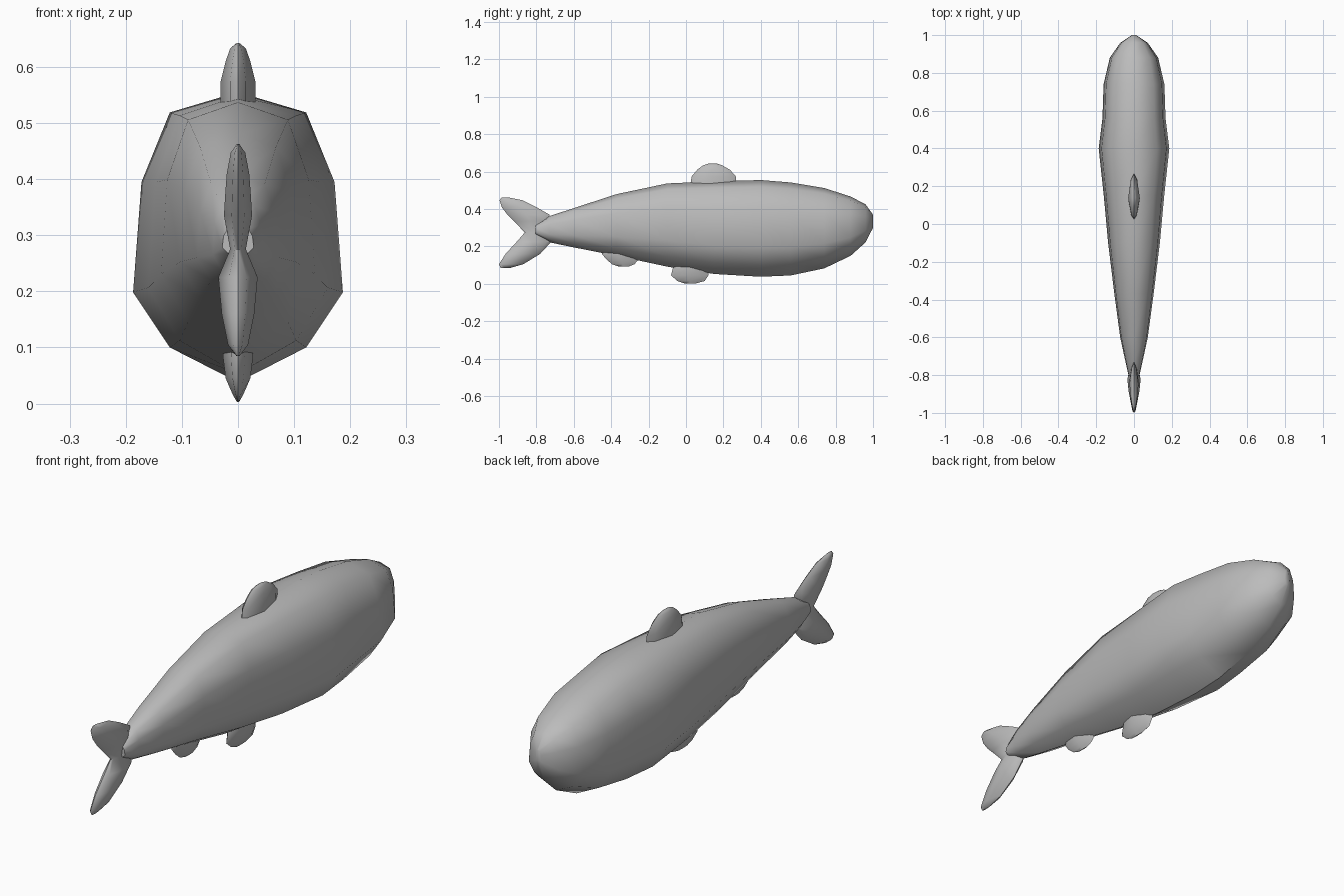
import bpy, bmesh

grey = bpy.data.materials.new("plain_grey")
grey.diffuse_color = (0.5, 0.5, 0.5, 1)


def loft(name, rings, angle):
    """Bridge equal-sized rings of points and close both ends."""
    bm = bmesh.new()
    loops = [[bm.verts.new(p) for p in ring] for ring in rings]
    n = len(loops[0])
    for a, b in zip(loops, loops[1:]):
        for i in range(n):
            j = (i + 1) % n
            bm.faces.new((a[i], a[j], b[j], b[i]))
    bm.faces.new(loops[0])
    bm.faces.new(loops[-1])
    bmesh.ops.recalc_face_normals(bm, faces=bm.faces)
    mesh = bpy.data.meshes.new(name)
    bm.to_mesh(mesh)
    bm.free()
    mesh.materials.append(grey)
    obj = bpy.data.objects.new(name, mesh)
    bpy.context.collection.objects.link(obj)
    bpy.ops.object.select_all(action='DESELECT')
    obj.select_set(True)
    bpy.context.view_layer.objects.active = obj
    bpy.ops.object.shade_smooth_by_angle(angle=angle)
    return obj


# Body: ten-sided section (width factor, height factor) along y
half = [(0.65, 0.93), (0.92, 0.69), (1.0, 0.31), (0.65, 0.12)]
section = [(0, 1)] + half + [(0, 0)] + [(-x, t) for x, t in reversed(half)]
# y, half width, bottom, top
stations = [
    (-0.805, 0.028, 0.262, 0.315), (-0.73, 0.045, 0.222, 0.362),
    (-0.60, 0.073, 0.195, 0.405), (-0.37, 0.104, 0.150, 0.480),
    (-0.10, 0.137, 0.092, 0.537), (0.15, 0.160, 0.053, 0.548),
    (0.40, 0.187, 0.038, 0.555), (0.56, 0.167, 0.045, 0.542),
    (0.74, 0.161, 0.083, 0.512), (0.88, 0.128, 0.150, 0.467),
    (0.96, 0.072, 0.222, 0.425), (1.0, 0.012, 0.300, 0.370),
]
loft("body", [[(x * w, y, lo + t * (hi - lo)) for x, t in section]
              for y, w, lo, hi in stations], 0.9)


def fin(name, levels):
    """Lens-shaped fin stacked in z: (z, rear y, front y, half width)."""
    rings = []
    for z, y0, y1, w in levels:
        d = y1 - y0
        right = [(0.45 * w, y0 + 0.08 * d), (w, y0 + 0.45 * d), (0.55 * w, y0 + 0.85 * d)]
        rings.append([(0, y0, z)] + [(x, y, z) for x, y in right] + [(0, y1, z)]
                     + [(-x, y, z) for x, y in reversed(right)])
    return loft(name, rings, 0.9)


fin("tail_fin", [
    (0.463, -0.985, -0.955, 0.002), (0.447, -0.997, -0.875, 0.013),
    (0.41, -0.985, -0.80, 0.020), (0.37, -0.955, -0.73, 0.023),
    (0.335, -0.92, -0.735, 0.025), (0.275, -0.862, -0.76, 0.014),
    (0.225, -0.905, -0.72, 0.035), (0.16, -0.965, -0.78, 0.029),
    (0.105, -1.0, -0.87, 0.018), (0.085, -0.99, -0.94, 0.003)])
fin("dorsal_fin", [
    (0.51, 0.02, 0.27, 0.031), (0.574, 0.03, 0.267, 0.031),
    (0.61, 0.06, 0.235, 0.022), (0.633, 0.09, 0.195, 0.014),
    (0.643, 0.12, 0.165, 0.002)])
fin("pelvic_fin", [
    (0.003, -0.01, 0.055, 0.002), (0.015, -0.045, 0.10, 0.009),
    (0.045, -0.08, 0.12, 0.022), (0.085, -0.07, 0.12, 0.027),
    (0.12, -0.06, 0.11, 0.027)])
fin("anal_fin", [
    (0.093, -0.36, -0.305, 0.002), (0.105, -0.395, -0.275, 0.008),
    (0.13, -0.425, -0.255, 0.017), (0.16, -0.45, -0.25, 0.022),
    (0.19, -0.44, -0.25, 0.022)])
